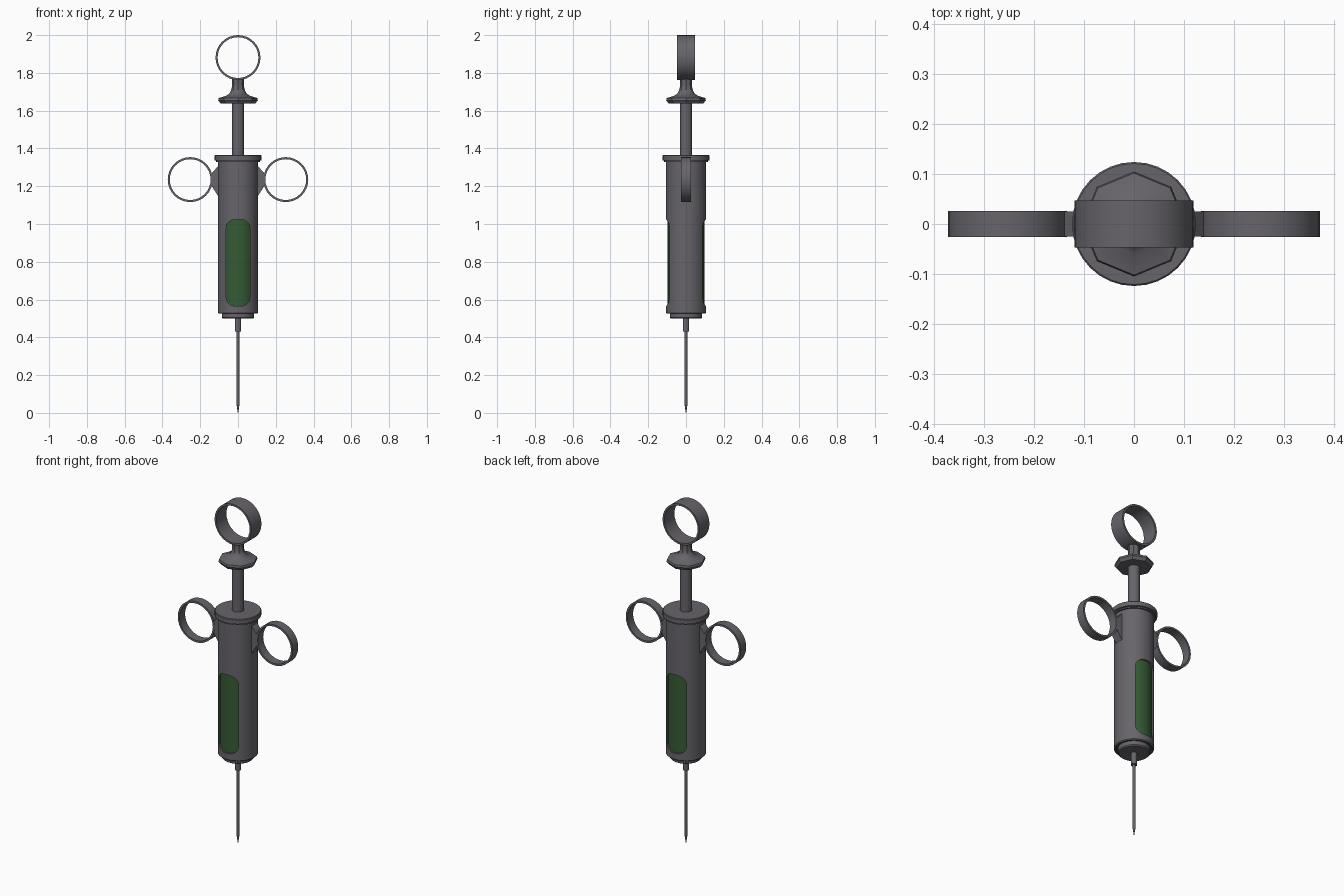
import bpy, bmesh, math

if "Cube" in bpy.data.objects:
    bpy.data.objects.remove(bpy.data.objects["Cube"])


def material(name, col):
    m = bpy.data.materials.new(name)
    m.diffuse_color = (*col, 1)
    m.use_nodes = True
    m.node_tree.nodes["Principled BSDF"].inputs["Base Color"].default_value = m.diffuse_color
    return m


METAL = material("dark_metal", (0.135, 0.128, 0.145))
GREEN = material("green_fluid", (0.035, 0.105, 0.035))


def finish(name, bm, mat, angle=35):
    bmesh.ops.recalc_face_normals(bm, faces=bm.faces)
    me = bpy.data.meshes.new(name)
    bm.to_mesh(me)
    bm.free()
    ob = bpy.data.objects.new(name, me)
    bpy.context.collection.objects.link(ob)
    me.materials.append(mat)
    if angle:
        smooth(ob, angle)
    return ob


def smooth(ob, angle=35):
    bpy.ops.object.select_all(action='DESELECT')
    ob.select_set(True)
    bpy.context.view_layer.objects.active = ob
    bpy.ops.object.shade_smooth_by_angle(angle=math.radians(angle))


def lathe(name, profile, sides, mat=METAL, closed=False, angle=35):
    """Revolve (radius, z) points about z; open profiles get end caps."""
    bm = bmesh.new()
    rows = [[bm.verts.new((r * math.cos(2 * math.pi * i / sides),
                           r * math.sin(2 * math.pi * i / sides), z))
             for i in range(sides)] for r, z in profile]
    pairs = list(zip(rows, rows[1:]))
    if closed:
        pairs.append((rows[-1], rows[0]))
    for a, b in pairs:
        for i in range(sides):
            j = (i + 1) % sides
            bm.faces.new((a[i], a[j], b[j], b[i]))
    if not closed:
        bm.faces.new(rows[0])
        bm.faces.new(rows[-1])
    return finish(name, bm, mat, angle)


def prism(name, pts, depth, mat=METAL):
    """Extrude an (x, z) outline symmetrically along y."""
    bm = bmesh.new()
    f = bm.faces.new([bm.verts.new((x, -depth, z)) for x, z in pts])
    ext = bmesh.ops.extrude_face_region(bm, geom=[f])
    for v in ext["geom"]:
        if isinstance(v, bmesh.types.BMVert):
            v.co.y = depth
    return finish(name, bm, mat, 0)


def ring(name, x, z, half_width):
    ob = lathe(name, [(0.119, -half_width), (0.119, half_width),
                      (0.108, half_width), (0.108, -half_width)], 32, closed=True)
    ob.rotation_euler.x = math.pi / 2
    ob.location = (x, 0, z)


# Needle and hub
lathe("needle", [(0.001, 0), (0.008, 0.045), (0.008, 0.45)], 12)
lathe("needle_hub", [(0.017, 0.43), (0.017, 0.51)], 16)

# Barrel end cap, tube and top flange
lathe("lower_cap", [(0.08, 0.5), (0.086, 0.506), (0.086, 0.54)], 32)
barrel = lathe("barrel", [(0.102, 0.525), (0.107, 0.53), (0.107, 1.35), (0.0975, 1.35),
                          (0.0975, 0.525)], 32, closed=True)
lathe("top_flange", [(0.116, 1.328), (0.116, 1.335), (0.124, 1.337), (0.124, 1.362), (0.121, 1.365)], 32)

# Rounded windows cut through the front and back of the barrel
w, z0, z1, rad = 0.063, 0.565, 1.025, 0.048
outline = []
for k, (cx, cz) in enumerate([(w - rad, z1 - rad), (rad - w, z1 - rad),
                              (rad - w, z0 + rad), (w - rad, z0 + rad)]):
    for s in range(5):
        a = math.pi / 2 * (k + s / 4)
        outline.append((cx + rad * math.cos(a), cz + rad * math.sin(a)))
cutter = prism("window_cutter", outline, 0.3)
mod = barrel.modifiers.new("windows", 'BOOLEAN')
mod.operation = 'DIFFERENCE'
mod.solver = 'EXACT'
mod.object = cutter
bpy.context.view_layer.objects.active = barrel
bpy.ops.object.modifier_apply(modifier=mod.name)
bpy.data.objects.remove(cutter)
smooth(barrel)

# Fluid seen through the windows
lathe("fluid", [(0.097, 0.53), (0.097, 1.06)], 32, GREEN)

# Plunger rod, octagonal thumb disc with flared neck
lathe("plunger_rod", [(0.032, 1.34), (0.032, 1.65)], 16)
lathe("thumb_disc", [(0.092, 1.638), (0.105, 1.655), (0.102, 1.667), (0.098, 1.668),
                     (0.06, 1.68), (0.043, 1.693), (0.034, 1.715), (0.031, 1.74),
                     (0.033, 1.768)], 8, angle=30)

# Thumb ring, finger rings and their brackets
ring("thumb_ring", 0, 1.881, 0.047)
for side, label in ((-1, "left"), (1, "right")):
    ring(label + "_finger_ring", side * 0.253, 1.235, 0.026)
    prism(label + "_bracket", [(side * x, z) for x, z in
          ((0.095, 1.32), (0.107, 1.305), (0.142, 1.265), (0.138, 1.235),
           (0.142, 1.205), (0.107, 1.15), (0.095, 1.135))], 0.025)
